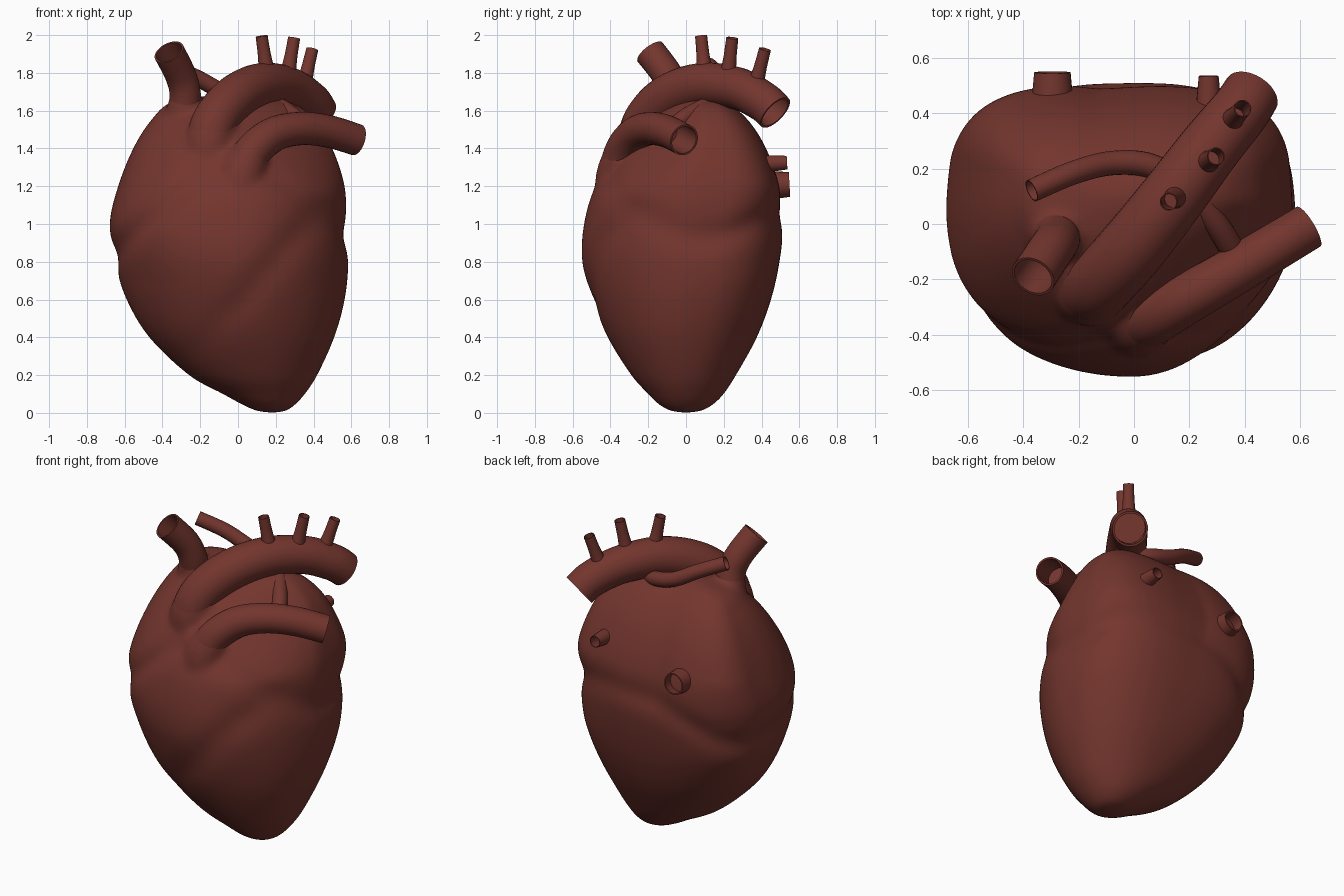
import bpy, bmesh, math
from mathutils import Vector

if "Cube" in bpy.data.objects:
    bpy.data.objects.remove(bpy.data.objects["Cube"])

mat = bpy.data.materials.new("heart red")
mat.diffuse_color = (0.172, 0.036, 0.027, 1)
mat.use_nodes = True
mat.node_tree.nodes["Principled BSDF"].inputs["Base Color"].default_value = mat.diffuse_color


def catmull(rows, steps, closed=False):
    """Smooth curve through rows of numbers (any number of columns)."""
    n = len(rows)
    out = []
    for i in range(n if closed else n - 1):
        idx = [(i + k) % n if closed else min(max(i + k, 0), n - 1) for k in (-1, 0, 1, 2)]
        p = [rows[j] for j in idx]
        for s in range(steps):
            t = s / steps
            out.append([0.5 * (2 * b + (c - a) * t + (2 * a - 5 * b + 4 * c - d) * t * t
                               + (3 * b - a - 3 * c + d) * t ** 3) for a, b, c, d in zip(*p)])
    if not closed:
        out.append(list(rows[-1]))
    return out


def activate(ob):
    bpy.ops.object.select_all(action='DESELECT')
    ob.select_set(True)
    bpy.context.view_layer.objects.active = ob


def loft(name, rings):
    """Skin a list of equal rings, capping both ends."""
    bm = bmesh.new()
    vr = [[bm.verts.new(p) for p in r] for r in rings]
    n = len(vr[0])
    for a, b in zip(vr, vr[1:]):
        for i in range(n):
            j = (i + 1) % n
            bm.faces.new((a[i], a[j], b[j], b[i]))
    bm.faces.new(vr[0][::-1])
    bm.faces.new(vr[-1])
    bmesh.ops.remove_doubles(bm, verts=bm.verts, dist=1e-5)
    bmesh.ops.recalc_face_normals(bm, faces=bm.faces)
    me = bpy.data.meshes.new(name)
    bm.to_mesh(me)
    bm.free()
    me.materials.append(mat)
    ob = bpy.data.objects.new(name, me)
    bpy.context.collection.objects.link(ob)
    activate(ob)
    bpy.ops.object.shade_smooth_by_angle(angle=math.radians(50))
    return ob


def vessel(name, pts, sides=28, wall=0.88, hollow=True):
    """Tube through points (x, y, z, radius), open at its far end."""
    path = catmull(pts, 8)
    pos = [Vector(p[:3]) for p in path]
    rings = []
    u = None
    for i, p in enumerate(path):
        d = (pos[min(i + 1, len(pos) - 1)] - pos[max(i - 1, 0)]).normalized()
        u = d.orthogonal() if u is None else u - d * u.dot(d)
        u.normalize()
        v = d.cross(u)
        rings.append([pos[i] + p[3] * (math.cos(a) * u + math.sin(a) * v)
                      for a in (2 * math.pi * k / sides for k in range(sides))])
    if hollow:
        for i in range(len(pos) - 1, len(pos) - 11, -1):
            rings.append([pos[i] + (q - pos[i]) * wall for q in rings[i]])
    return loft(name, rings)


def ramp(z, lo, hi):
    return min(max((z - lo) / (hi - lo), 0), 1)


# Heart muscle: rows of z, x min, x max, y min, y max, ring centre x, y
rows = [
    (0, .18, .18, 0, 0, .18, 0),
    (.01, .10, .255, -.08, .08, .18, 0),
    (.045, .02, .305, -.145, .145, .165, 0),
    (.1, -.08, .355, -.20, .20, .14, 0),
    (.2, -.26, .42, -.29, .265, .10, 0),
    (.4, -.47, .51, -.415, .375, .05, 0),
    (.6, -.59, .565, -.50, .45, .02, .02),
    (.8, -.655, .585, -.55, .495, 0, .04),
    (1.0, -.68, .575, -.54, .515, 0, .05),
    (1.2, -.635, .565, -.48, .495, 0, .06),
    (1.4, -.555, .50, -.35, .425, -.02, .08),
    (1.55, -.46, .41, -.21, .33, -.04, .10),
    (1.65, -.34, .26, -.07, .21, -.05, .10),
    (1.69, -.05, -.05, .10, .10, -.05, .10)]
SIDES = 96
# Height of the groove between upper and lower chambers, every 45 degrees from +x
groove = catmull([(h,) for h in (.93, 1.03, 1.05, .85, .83, 1.0, 1.34, 1.12)], SIDES // 8, True)

rings = []
for z, x0, x1, y0, y1, xm, ym in catmull(rows, 9):
    ring = []
    sq = ramp(z, .1, .7)                             # corners get squarer higher up
    high = ramp(z, .95, 1.2)
    for k in range(SIDES):
        a = 2 * math.pi * k / SIDES
        c, s = math.cos(a), math.sin(a)
        e = 1
        if s > 0:
            e -= (sq * (0.29 if c < 0 else 0.22) + 0.19 * high) * min(1, s * 4)
        elif c < 0:
            e -= 0.10 * ramp(z, .7, .95) * min(1, -s * 4)
        else:                                        # hollow beside the arteries
            e += (0.07 * sq + 0.33 * ramp(z, 1.15, 1.45)) * min(1, -s * 4)
        dx = (x1 - xm if c > 0 else x0 - xm) * abs(c) ** e
        dy = (y1 - ym if s > 0 else y0 - ym) * abs(s) ** e
        f = 1 - (0.04 - 0.02 * max(0, c - s - 1) / .42) * math.exp(-((z - groove[k][0]) / 0.075) ** 2)
        if s < 0:                                    # front groove between the lower chambers
            fade = ramp(z, .25, .55) * ramp(-z, -1.2, -.95)
            off = xm + dx - (-0.1 + (z - 0.45) * 0.85)
            f -= 0.035 * fade * min(1, -s * 3) * math.exp(-(off / 0.11) ** 2)
        else:                                        # shallow upright valley on the back
            f -= 0.05 * high * s * math.exp(-((xm + dx + 0.1) / 0.09) ** 2)
        ring.append((xm + dx * f, ym + dy * f, z))
    rings.append(ring)
heart = loft("heart_muscle", rings)

# Vessel paths
aorta = [
    (-.14, -.20, 1.28, .15), (-.15, -.235, 1.43, .128), (-.11, -.20, 1.56, .123),
    (-.005, -.085, 1.675, .122), (.13, .085, 1.735, .118), (.27, .27, 1.718, .112),
    (.38, .405, 1.65, .107), (.425, .472, 1.59, .104)]
trunk = [
    (.0, -.33, 1.12, .13), (.025, -.35, 1.27, .11), (.085, -.33, 1.39, .098),
    (.19, -.27, 1.475, .092), (.33, -.19, 1.505, .088), (.48, -.10, 1.49, .086),
    (.63, -.01, 1.445, .084)]
vein = [
    (-.29, .0, 1.42, .14), (-.285, -.03, 1.57, .095), (-.28, -.06, 1.69, .083),
    (-.305, -.10, 1.79, .082), (-.365, -.19, 1.91, .083)]


# Widened vessel roots, melted into the muscle so the joints flow smoothly
def root(pts, n, grow):
    return vessel("root", [(x, y, z, r * g) for (x, y, z, r), g in zip(pts[:n], grow)], hollow=False)


roots = [root(aorta, 3, (1.15, 1.06, .96)), root(trunk, 3, (1.25, 1.15, .96)),
         root(vein, 3, (1.2, 1.12, .95))]
roots.append(vessel("root", [(-.25, -.22, 1.2, .14), (-.08, -.29, 1.28, .12), (.05, -.31, 1.3, .11)], hollow=False))
activate(heart)
for r in roots:
    r.select_set(True)
bpy.ops.object.join()
mod = heart.modifiers.new("melt", 'REMESH')
mod.mode = 'VOXEL'
mod.voxel_size = 0.014
mod.use_smooth_shade = True
mod = heart.modifiers.new("soften", 'SMOOTH')
mod.factor = 0.5
mod.iterations = 22

# Great artery with its arch, lung artery trunk, upper great vein
vessel("aorta_arch", aorta)
vessel("lung_artery_trunk", trunk)
vessel("upper_vein", vein)

# Three small branches on top of the arch
for i, (b, t) in enumerate([((.155, .10, 1.79), (.125, .08, 1.995)),
                            ((.26, .22, 1.77), (.297, .245, 1.985)),
                            ((.345, .365, 1.72), (.393, .418, 1.925))]):
    mid = [(p + q) / 2 for p, q in zip(b, t)]
    vessel(f"arch_branch_{i + 1}", [(*b, .046), (*mid, .035), (*t, .032)], 18)

# Thin lung artery passing under the arch
vessel("lung_artery_branch", [
    (.36, -.10, 1.49, .045), (.29, .01, 1.575, .045), (.19, .13, 1.635, .045),
    (.06, .21, 1.66, .045), (-.08, .22, 1.70, .044), (-.22, .185, 1.775, .043),
    (-.37, .12, 1.84, .042)], 20)

# Short vein stubs on the back
vessel("lower_vein_stub", [(-.295, .34, 1.2, .085), (-.295, .46, 1.205, .074), (-.295, .548, 1.21, .066)], 22)
vessel("lung_vein_stub", [(.27, .32, 1.31, .055), (.27, .45, 1.32, .044), (.27, .535, 1.325, .036)], 18)
